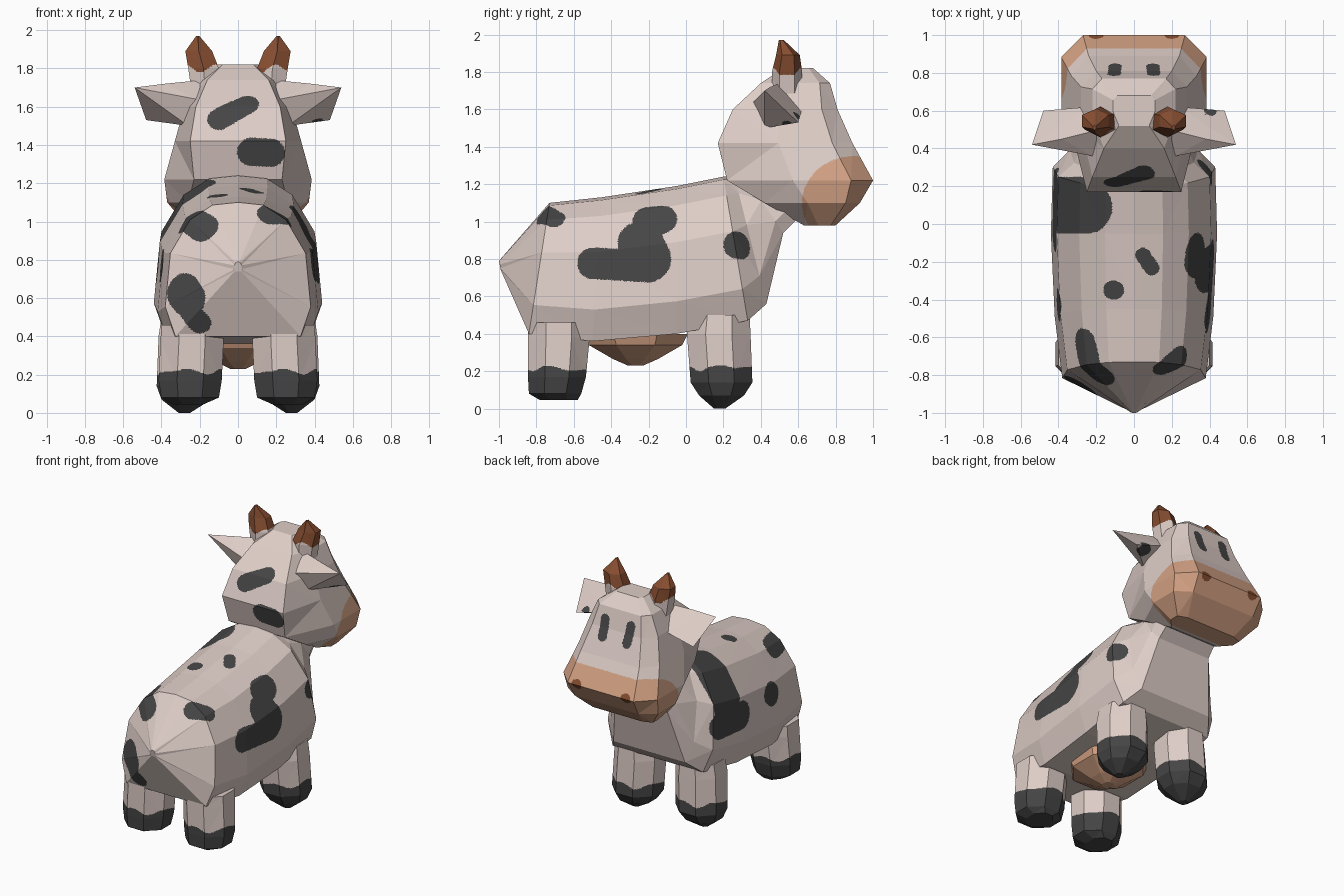
import bpy, bmesh, math
from mathutils import Vector
from mathutils.bvhtree import BVHTree

if "Cube" in bpy.data.objects:
    bpy.data.objects.remove(bpy.data.objects["Cube"])


def material(name, rgb):
    m = bpy.data.materials.new(name)
    m.diffuse_color = (*rgb, 1)
    m.use_nodes = True
    m.node_tree.nodes["Principled BSDF"].inputs["Base Color"].default_value = m.diffuse_color
    return m


MATS = [material("cream hide", (0.73, 0.61, 0.57)),
        material("dark patch", (0.06, 0.06, 0.06)),
        material("peach skin", (0.66, 0.36, 0.23)),
        material("brown horn", (0.24, 0.075, 0.03))]
HIDE, DARK, PEACH, BROWN = range(4)


def loft(rings):
    """Join equal-sized rings of points into a closed skin."""
    bm = bmesh.new()
    rows = [[bm.verts.new(p) for p in r] for r in rings]
    n = len(rows[0])
    for a, b in zip(rows, rows[1:]):
        for i in range(n):
            j = (i + 1) % n
            bm.faces.new((a[i], a[j], b[j], b[i]))
    bm.faces.new(rows[0])
    bm.faces.new(rows[-1])
    bmesh.ops.remove_doubles(bm, verts=bm.verts, dist=1e-4)
    return bm


def hull(points):
    bm = bmesh.new()
    for p in points:
        bm.verts.new(p)
    bmesh.ops.convex_hull(bm, input=bm.verts)
    return bm


def mirrored(half):
    return half + [(-x, y, z) for x, y, z in reversed(half)]


def oval(z, cx, cy, rx, ry, n=8):
    """Horizontal n-sided ring with flat sides facing the axes."""
    k = 1 / math.cos(math.pi / n)
    angles = [(i + 0.5) * math.tau / n for i in range(n)]
    return [(cx + k * rx * math.cos(a), cy + k * ry * math.sin(a), z) for a in angles]


def cut_by_colour(triangles, colour, coarse=0.07, fine=0.012):
    """Halve flat triangles along their longest edge until each has one colour."""
    done, stack = [], list(triangles)
    while stack:
        a, b, c = stack.pop()
        ab, bc, ca = (b - a).length, (c - b).length, (a - c).length
        if bc >= ab and bc >= ca:
            a, b, c = b, c, a
        elif ca >= ab and ca >= bc:
            a, b, c = c, a, b
        size, mid, centre = (b - a).length, (a + b) / 2, (a + b + c) / 3
        split = size > coarse
        if not split and size > fine:
            split = len({colour(p) for p in (a, b, c, mid, centre)}) > 1
        if split:
            stack += [(a, mid, c), (mid, b, c)]
        else:
            done.append(((a, b, c), colour(centre)))
    return done


def finish(name, bm, rule=None, spots=(), base=HIDE):
    """Make the object; colours come from a rule plus rounded spots on the skin."""
    bmesh.ops.triangulate(bm, faces=bm.faces[:])
    bmesh.ops.recalc_face_normals(bm, faces=bm.faces[:])
    tree = BVHTree.FromBMesh(bm)
    caps = []
    for s in spots:
        a, b = (tree.find_nearest(Vector(p))[0] for p in (s[:3], s[3:6]))
        caps.append((a, b - a, max((b - a).length_squared, 1e-9), s[6], s[7]))

    def colour(p):
        for a, d, dd, r, mat in caps:
            t = min(1, max(0, (p - a).dot(d) / dd))
            if (p - a - d * t).length < r:
                return mat
        return rule(p) if rule else base

    tris = [tuple(v.co.copy() for v in f.verts) for f in bm.faces]
    bm.free()
    if rule or caps:
        cut = cut_by_colour(tris, colour)
    else:
        cut = [(t, base) for t in tris]
    index, faces = {}, []
    for t, _ in cut:
        faces.append([index.setdefault(tuple(round(v, 6) for v in p), len(index)) for p in t])
    me = bpy.data.meshes.new(name)
    me.from_pydata(list(index), [], faces)
    for m in MATS:
        me.materials.append(m)
    me.polygons.foreach_set("material_index", [k for _, k in cut])
    me.update()
    ob = bpy.data.objects.new(name, me)
    bpy.context.collection.objects.link(ob)


# Body: one cross-section shape swept from rump to neck
SECTION = [(0, 0), (.35, .02), (.66, .13), (.93, .38), (1, .78), (.86, 1), (0, 1)]
# y top, y bottom, z top, z bottom, half width
BODY = [(-1.0, -.99, .79, .74, .02), (-.73, -.84, 1.10, .40, .38), (-.45, -.5, 1.13, .36, .42),
        (-.05, -.05, 1.19, .40, .44), (.2, .33, 1.24, .47, .43), (.26, .43, 1.24, .56, .34),
        (.33, .52, 1.22, .94, .25), (.42, .62, 1.30, 1.04, .24)]
body_rings = [mirrored([(w * x, y0 + (y1 - y0) * t, z0 + (z1 - z0) * t) for x, t in SECTION])
              for y0, y1, z0, z1, w in BODY]
body_spots = [
    (-.26, -.63, 1.0, -.17, -.78, .95, .08, DARK),      # rump
    (.15, -.74, 1.02, .22, -.70, .98, .06, DARK),
    (-.28, -.85, .63, -.25, -.85, .60, .10, DARK),
    (-.25, -.85, .55, -.20, -.85, .48, .06, DARK),
    (.05, -.17, 1.2, .10, -.24, 1.2, .04, DARK),        # back
    (-.12, -.36, 1.2, -.11, -.36, 1.2, .05, DARK),
    (.36, -.20, 1.03, .36, -.14, 1.03, .09, DARK),      # right flank
    (.42, -.25, .92, .42, -.20, .80, .12, DARK),
    (.42, -.50, .78, .42, -.20, .76, .085, DARK),
    (.38, .26, .87, .38, .28, .87, .075, DARK),
    (-.25, .10, 1.14, -.40, .10, .92, .15, DARK),       # left flank
    (-.42, .20, .78, -.42, -.05, .76, .10, DARK),
    (-.42, -.42, .78, -.42, -.44, .76, .08, DARK)]
finish("body", loft(body_rings), spots=body_spots)

# Head: horizontal rings, z, y back, y front, half widths at back, front and side
HEAD = [(1.82, .52, .68, .08, .09, .11), (1.74, .40, .77, .16, .17, .22),
        (1.60, .25, .81, .22, .20, .28), (1.42, .17, .89, .25, .24, .33),
        (1.22, .22, 1.0, .23, .27, .385), (1.10, .42, .93, .26, .26, .37),
        (.98, .63, .80, .20, .20, .27)]
head_rings = [mirrored([(wf, yf, z), (w, yf - .15 * (yf - yb), z),
                        (w, yb + .45 * (yf - yb), z), (wb, yb, z)])
              for z, yb, yf, wb, wf, w in HEAD]
head_spots = [(-.10, .25, 1.52, .05, .28, 1.60, .06, DARK),
              (.07, .17, 1.36, .17, .19, 1.36, .075, DARK)]
for s in (-1, 1):
    head_spots.append((s * .10, .85, 1.55, s * .105, .81, 1.66, .035, DARK))   # eyes
    head_spots.append((s * .20, 1.0, 1.22, s * .20, 1.0, 1.22, .04, BROWN))    # nostrils


def muzzle_rule(c):
    return PEACH if ((c.y - .9) / .28) ** 2 + ((c.z - 1.1) / .25) ** 2 < 1 else HIDE


finish("head", loft(head_rings), muzzle_rule, head_spots)


def hoof_rule(c):
    return DARK if c.z < .215 + .015 * math.sin(c.x * 25 + c.y * 20) else HIDE


def horn_rule(c):
    return BROWN if c.z > 1.80 + .02 * math.sin(c.x * 40) else HIDE


for s, side in ((-1, "left"), (1, "right")):
    # Legs with dark hooves
    finish(side + "_rear_leg", loft([
        oval(.46, s * .24, -.68, .16, .165), oval(.38, s * .24, -.68, .165, .165),
        oval(.17, s * .25, -.69, .165, .155), oval(.08, s * .25, -.70, .15, .14),
        oval(.045, s * .26, -.68, .08, .10)]), hoof_rule)
    finish(side + "_front_leg", loft([
        oval(.50, s * .25, .18, .15, .16), oval(.40, s * .25, .175, .165, .17),
        oval(.14, s * .26, .19, .165, .165), oval(.07, s * .27, .19, .13, .12),
        oval(.0, s * .28, .18, .03, .03)]), hoof_rule)
    # Ears
    ear = hull([(s * x, y, z) for x, y, z in (
        (.18, .50, 1.74), (.22, .36, 1.64), (.26, .42, 1.50), (.24, .62, 1.60),
        (.38, .45, 1.72), (.54, .42, 1.70), (.48, .60, 1.53))])
    patch = [(.38, .56, 1.54, .40, .56, 1.56, .05, DARK)] if s > 0 else []
    finish(side + "_ear", ear, spots=patch)
    # Horns
    finish(side + "_horn", loft([
        oval(1.66, s * .17, .54, .07, .07, 6), oval(1.80, s * .18, .54, .08, .07, 6),
        oval(1.89, s * .205, .545, .07, .055, 6), oval(1.97, s * .21, .51, .008, .012, 6)]), horn_rule)

# Udder under the belly
finish("udder", loft([
    oval(.40, 0, -.27, .24, .28), oval(.34, 0, -.27, .22, .25),
    oval(.265, 0, -.27, .11, .12), oval(.23, 0, -.27, .04, .04)]), base=PEACH)
